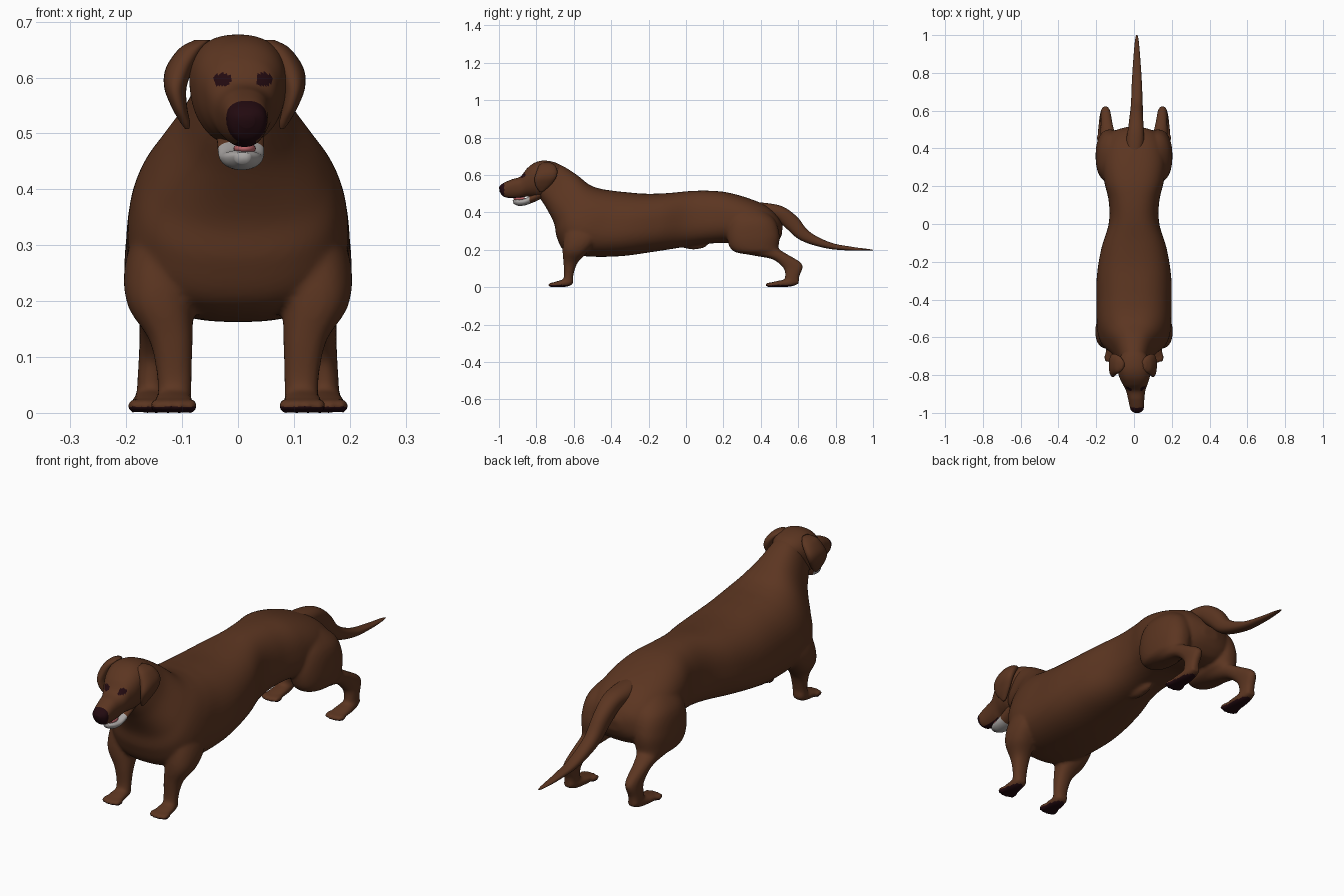
import bpy
import bmesh
import math
from mathutils import Matrix, Vector

start = bpy.data.objects.get("Cube")
if start:
    bpy.data.objects.remove(start, do_unlink=True)


def make_material(name, color):
    mat = bpy.data.materials.new(name)
    mat.use_nodes = True
    mat.diffuse_color = (*color, 1)
    mat.node_tree.nodes["Principled BSDF"].inputs["Base Color"].default_value = (*color, 1)
    return mat


brown = make_material("brown_coat", (.106, .036, .015))
dark = make_material("dark_skin", (.016, .003, .005))
pale = make_material("pale_jaw", (.40, .38, .37))
pink = make_material("pink_tongue", (.50, .13, .14))


def spline(a, b, c, d, t):
    """Smooth interpolation between b and c."""
    return [(2 * q + (r - p) * t + (2 * p - 5 * q + 4 * r - s) * t * t
             + (3 * q - p - 3 * r + s) * t ** 3) / 2
            for p, q, r, s in zip(a, b, c, d)]


def soft(value, power):
    return math.copysign(abs(value) ** power, value)


def add_loft(bm, rings, side=1, steps=6, segments=36, taper=0, power=.87):
    """Skin oval sections; each is (y, z) of one edge, (y, z) of the other, x, half width."""
    last = len(rings) - 1
    sections = []
    for i in range(last):
        a, d = rings[max(i - 1, 0)], rings[min(i + 2, last)]
        for k in range(steps):
            sections.append(spline(a, rings[i], rings[i + 1], d, k / steps))
    sections.append(rings[-1])
    loops = []
    for y1, z1, y2, z2, x, width in sections:
        loop = []
        for k in range(segments):
            angle = math.tau * k / segments
            along = soft(math.sin(angle), power)
            across = soft(math.cos(angle), power) * (1 + taper * along)
            loop.append(bm.verts.new((side * (x + width * across),
                                      (y1 + y2) / 2 + (y1 - y2) / 2 * along,
                                      (z1 + z2) / 2 + (z1 - z2) / 2 * along)))
        loops.append(loop)
    for low, high in zip(loops, loops[1:]):
        for k in range(segments):
            n = (k + 1) % segments
            bm.faces.new((low[k], low[n], high[n], high[k]))
    bm.faces.new(loops[0])
    bm.faces.new(loops[-1])


def add_ball(bm, center, radii):
    matrix = Matrix.Translation(Vector(center)) @ Matrix.Diagonal((*radii, 1))
    bmesh.ops.create_uvsphere(bm, u_segments=20, v_segments=12, radius=1, matrix=matrix)


def finish(bm, name, materials, rule=None):
    """Turn the geometry into a smooth object, colouring faces by an optional rule."""
    bmesh.ops.recalc_face_normals(bm, faces=bm.faces[:])
    for face in bm.faces:
        face.smooth = True
        if rule:
            face.material_index = int(rule(face.calc_center_median(), face.normal))
    mesh = bpy.data.meshes.new(name)
    bm.to_mesh(mesh)
    bm.free()
    for mat in materials:
        mesh.materials.append(mat)
    obj = bpy.data.objects.new(name, mesh)
    bpy.context.collection.objects.link(obj)
    return obj


def loft(name, rings, materials=(brown,), rule=None, **options):
    bm = bmesh.new()
    add_loft(bm, rings, **options)
    return finish(bm, name, materials, rule)


def fuse(bm):
    """Melt overlapping volumes into one smooth skin."""
    rough = finish(bm, "rough_body", ())
    remesh = rough.modifiers.new("Fuse", "REMESH")
    remesh.mode = "VOXEL"
    remesh.voxel_size = .007
    smooth = rough.modifiers.new("Smooth", "SMOOTH")
    smooth.factor = .5
    smooth.iterations = 7
    result = bmesh.new()
    result.from_mesh(rough.evaluated_get(bpy.context.evaluated_depsgraph_get()).to_mesh())
    bpy.data.objects.remove(rough, do_unlink=True)
    return result


def add_paw(bm, x, side, heel, length):
    """Foot with four toes."""
    shape = [(0, .045, .018, .02), (.25, .045, .003, .03),
             (.65, .033, .001, .036), (.92, .021, .002, .03)]
    add_loft(bm, [(heel - t * length, top, heel - t * length, low, x, width)
                  for t, top, low, width in shape], side)
    for k in range(4):
        offset = (k - 1.5) * .02
        reach = length * .88 - abs(offset) * .35
        add_ball(bm, (side * (x + offset), heel - reach, .0125), (.0125, .026, .0135))


# Neck, chest, belly and rump
body = bmesh.new()
add_loft(body, [
    (-.78, .64, -.80, .51, 0, .05),
    (-.69, .66, -.78, .475, 0, .072),
    (-.59, .605, -.745, .42, 0, .10),
    (-.52, .55, -.705, .34, 0, .15),
    (-.46, .527, -.69, .265, 0, .18),
    (-.40, .517, -.645, .19, 0, .195),
    (-.34, .51, -.53, .165, 0, .197),
    (-.22, .50, -.35, .166, 0, .197),
    (-.10, .503, -.17, .19, 0, .174),
    (.02, .514, -.01, .215, 0, .133),
    (.12, .516, .12, .233, 0, .133),
    (.22, .507, .24, .235, 0, .158),
    (.33, .477, .36, .21, 0, .17),
    (.43, .435, .45, .21, 0, .15),
    (.49, .38, .49, .24, 0, .11),
    (.517, .33, .512, .28, 0, .035),
], segments=56, taper=-.07, power=.8)
add_ball(body, (0, .04, .23), (.025, .075, .028))

# Legs and paws
for side in (1, -1):
    add_loft(body, [
        (-.60, .37, -.48, .38, .115, .04),
        (-.64, .31, -.46, .32, .132, .056),
        (-.655, .25, -.475, .25, .14, .064),
        (-.66, .195, -.53, .183, .138, .058),
        (-.655, .13, -.58, .13, .12, .039),
        (-.652, .065, -.602, .065, .114, .031),
        (-.66, .022, -.605, .018, .114, .031),
    ], side)
    add_paw(body, .115, side, -.603, .128)
    add_loft(body, [
        (.26, .44, .41, .42, .08, .05),
        (.23, .36, .475, .36, .112, .076),
        (.22, .27, .50, .28, .126, .077),
        (.25, .195, .495, .21, .13, .067),
        (.36, .17, .505, .198, .135, .047),
        (.465, .148, .545, .174, .143, .034),
        (.522, .10, .622, .122, .15, .027),
        (.53, .06, .607, .06, .155, .025),
        (.525, .025, .603, .02, .155, .027),
    ], side)
    add_paw(body, .155, side, .602, .178)
finish(fuse(body), "body_and_legs", (brown, dark), lambda p, n: p.z < .012 and n.z < -.1)

# Tapering tail
loft("tail", [
    (.33, .455, .35, .36, 0, .04),
    (.43, .450, .43, .365, .005, .048),
    (.52, .430, .48, .362, .01, .042),
    (.595, .375, .53, .32, .012, .036),
    (.66, .297, .615, .25, .015, .031),
    (.77, .24, .75, .208, .015, .026),
    (.88, .217, .88, .196, .015, .018),
    (.97, .205, .97, .196, .015, .010),
    (1, .20, 1, .197, .015, .003),
])


def face_color(p, normal):
    """Dark nose tip, mouth roof and eye patches."""
    nose = p.y < -.972 and p.z > .48
    mouth = p.y < -.87 and normal.z < -.85
    eye = p.y < -.8 and math.hypot((abs(p.x - .009) - .037) / .015, (p.z - .596) / .012) < 1
    return nose or mouth or eye


# Head with muzzle, turned slightly to its left
loft("head", [
    (-.65, .64, -.69, .53, 0, .045),
    (-.70, .667, -.74, .49, 0, .078),
    (-.76, .677, -.78, .48, 0, .086),
    (-.81, .665, -.815, .483, .003, .079),
    (-.85, .635, -.85, .485, .006, .064),
    (-.885, .592, -.885, .478, .009, .05),
    (-.93, .577, -.93, .476, .012, .042),
    (-.97, .56, -.962, .480, .015, .037),
    (-.99, .547, -.982, .490, .016, .031),
    (-1, .533, -.996, .51, .016, .014),
], (brown, dark), face_color, steps=10, segments=64, taper=.12)

# Open lower jaw and tongue
loft("lower_jaw", [
    (-.77, .52, -.77, .475, .004, .042),
    (-.82, .495, -.82, .452, .005, .041),
    (-.87, .472, -.86, .438, .006, .039),
    (-.905, .470, -.895, .435, .007, .031),
    (-.927, .466, -.922, .446, .008, .014),
], (brown, pale), lambda p, n: p.y < -.835, taper=.15)
ball = bmesh.new()
add_ball(ball, (.012, -.89, .473), (.02, .032, .011))
finish(ball, "tongue", (pink,))

# Hanging ears
for label, side in (("left", 1), ("right", -1)):
    ear = loft(label + "_ear", [
        (-.765, .667, -.725, .667, .058, .014),
        (-.785, .652, -.70, .652, .076, .023),
        (-.80, .615, -.688, .62, .098, .025),
        (-.81, .58, -.695, .585, .106, .020),
        (-.805, .545, -.72, .55, .099, .014),
        (-.79, .52, -.75, .522, .089, .009),
        (-.78, .508, -.765, .51, .085, .004),
    ], side=side)
    ear.location.x = -.006
